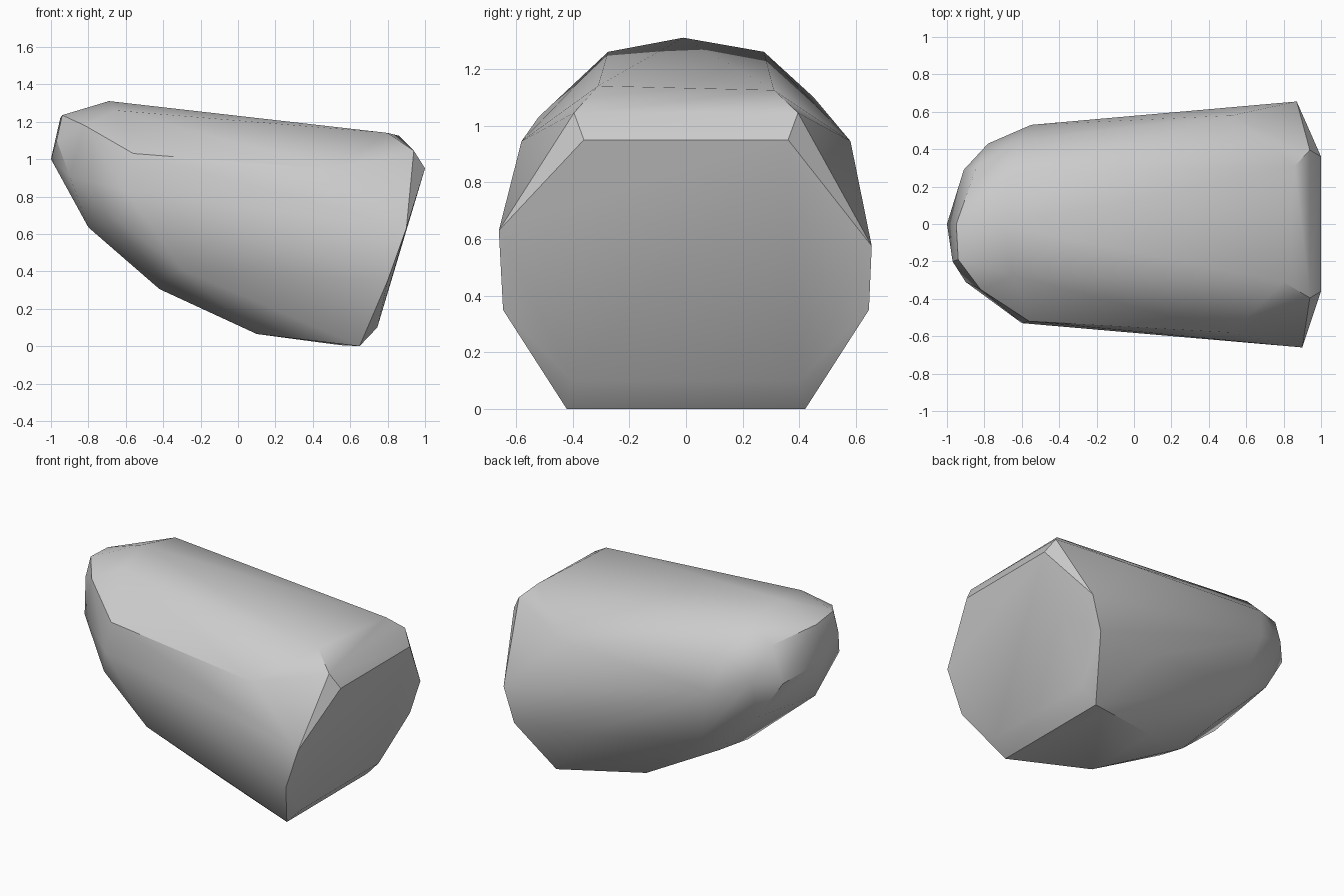
import bpy
import bmesh
import math

default_cube = bpy.data.objects.get("Cube")
if default_cube:
    bpy.data.objects.remove(default_cube, do_unlink=True)


def both_sides(points):
    """Return the points together with their mirror images across y = 0."""
    return [(x, side * y, z) for x, y, z in points for side in (-1, 1)]


def make_material(name, colour):
    material = bpy.data.materials.new(name)
    material.use_nodes = True
    material.diffuse_color = colour
    shader = material.node_tree.nodes["Principled BSDF"]
    shader.inputs["Base Color"].default_value = colour
    return material


def make_hull(name, corners, material):
    """Wrap a tight faceted skin around the corner points."""
    mesh = bpy.data.meshes.new(name)
    bm = bmesh.new()
    for corner in corners:
        bm.verts.new(corner)
    hull = bmesh.ops.convex_hull(bm, input=bm.verts)
    unused = {item for item in hull["geom_interior"] + hull["geom_unused"]
              if isinstance(item, bmesh.types.BMVert)}
    bmesh.ops.delete(bm, geom=list(unused), context="VERTS")
    # Merge the triangles that lie in nearly the same plane
    bmesh.ops.dissolve_limit(bm, angle_limit=math.radians(2),
                             verts=bm.verts, edges=bm.edges)
    bmesh.ops.recalc_face_normals(bm, faces=bm.faces)
    bm.to_mesh(mesh)
    bm.free()
    mesh.materials.append(material)
    obj = bpy.data.objects.new(name, mesh)
    bpy.context.collection.objects.link(obj)
    return obj


# Wide slanted end face
end_face = both_sides([(1, .36, .95), (.8, .645, .35), (.745, .4, .1)])
end_face += [(.9, -.66, .63), (.87, .655, .575)]

# Bevelled shoulder above the end face
shoulder = both_sides([(.94, .395, 1.045)])
shoulder += [(.8, -.31, 1.14), (.86, .31, 1.125)]

# Rounded flanks
flanks = both_sides([(.52, .58, .945), (.35, .59, .37)])
flanks += [(-.3, -.52, .41), (-.43, .48, .5)]

# Rising underside
underside = both_sides([(.65, .42, 0), (.1, .27, .065), (-.42, .26, .35)])
underside += [(-.42, -.05, .305), (.55, .36, .005)]

# Domed crown
crown = both_sides([(-.65, .275, 1.26)])
crown += [(-.69, -.01, 1.31), (-.56, -.52, 1.03), (-.61, .45, 1.1)]

# Narrow rounded nose
nose = [(-1, 0, 1), (-.95, 0, 1.22), (-.94, -.19, 1.235), (-.97, -.2, 1.1),
        (-.82, -.35, 1.18), (-.84, .31, 1.17), (-.9, -.31, .91),
        (-.91, .29, .93), (-.78, .43, .96), (-.8, -.2, .635),
        (-.75, .33, .68)]

# Cheeks between the nose and the flanks
cheeks = [(-.6, -.53, .83), (-.64, -.48, .67), (-.55, .53, .87)]

grey = make_material("plain_grey", (.6, .6, .6, 1))
body = make_hull("faceted_body", end_face + shoulder + flanks + underside
                 + crown + nose + cheeks, grey)

# Smooth the gentle bends, keep the strong edges crisp
bpy.ops.object.select_all(action="DESELECT")
body.select_set(True)
bpy.context.view_layer.objects.active = body
bpy.ops.object.shade_smooth_by_angle(angle=math.radians(30))
